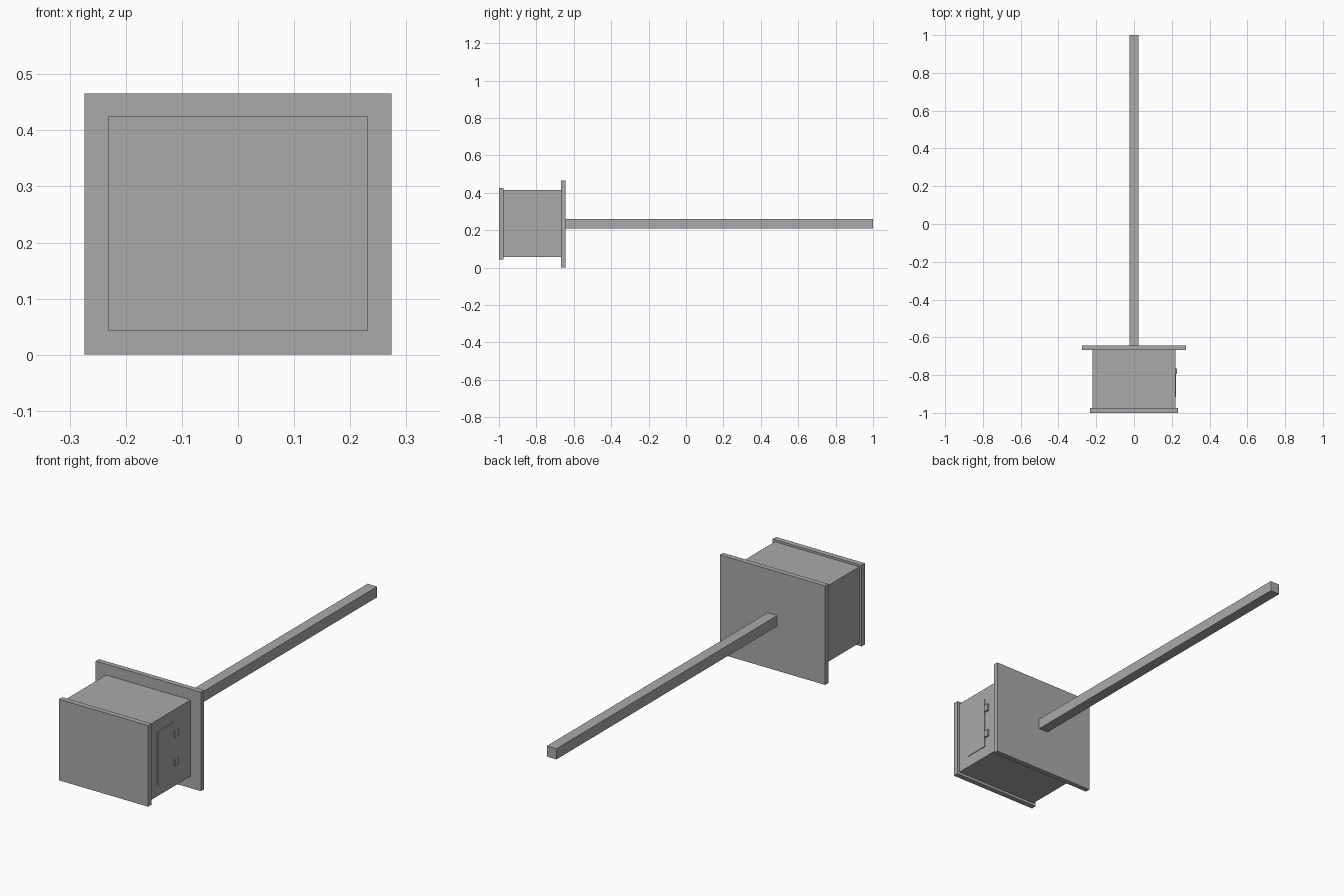
import bpy
import bmesh

if "Cube" in bpy.data.objects:
    bpy.data.objects.remove(bpy.data.objects["Cube"])

grey = bpy.data.materials.new("plain_grey")
grey.diffuse_color = (0.4, 0.4, 0.4, 1.0)
grey.use_nodes = True
grey.node_tree.nodes["Principled BSDF"].inputs["Base Color"].default_value = grey.diffuse_color


def box(name, x, y, z):
    """Axis-aligned box given as (min, max) along each axis."""
    mesh = bpy.data.meshes.new(name)
    bm = bmesh.new()
    bmesh.ops.create_cube(bm, size=1.0)
    for v in bm.verts:
        v.co = [lo + (c + 0.5) * (hi - lo) for c, (lo, hi) in zip(v.co, (x, y, z))]
    bm.to_mesh(mesh)
    bm.free()
    mesh.materials.append(grey)
    obj = bpy.data.objects.new(name, mesh)
    bpy.context.collection.objects.link(obj)
    return obj


# Housing between the two plates
box("housing", (-0.22, 0.22), (-0.975, -0.667), (0.056, 0.415))
box("front_plate", (-0.232, 0.232), (-1.0, -0.975), (0.043, 0.425))
box("back_flange", (-0.274, 0.274), (-0.667, -0.643), (0.0, 0.466))

# Long square bar
box("bar", (-0.025, 0.025), (-0.643, 1.0), (0.21, 0.26))

# Side door and its two latches
box("side_door", (0.218, 0.223), (-0.915, -0.795), (0.11, 0.36))
for name, z in (("lower_latch", 0.17), ("upper_latch", 0.305)):
    box(name, (0.218, 0.228), (-0.793, -0.766), (z - 0.016, z + 0.016))
